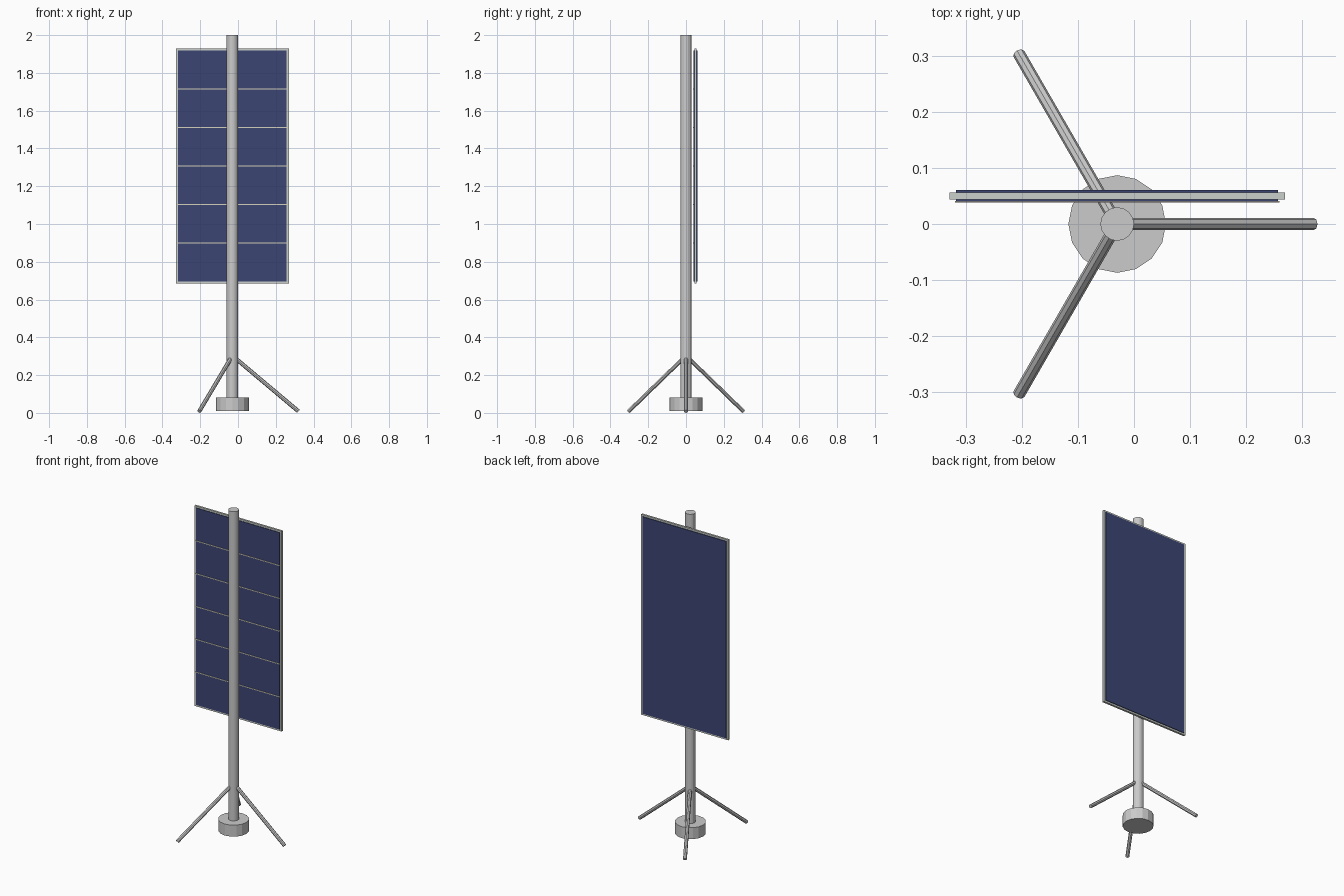
import bpy
import math
from mathutils import Vector

cube = bpy.data.objects.get("Cube")
if cube:
    bpy.data.objects.remove(cube, do_unlink=True)


def material(name, color):
    mat = bpy.data.materials.new(name)
    mat.use_nodes = True
    mat.diffuse_color = (*color, 1)
    mat.node_tree.nodes["Principled BSDF"].inputs["Base Color"].default_value = (*color, 1)
    return mat


metal = material("light grey metal", (0.6, 0.6, 0.6))
frame_metal = material("pale frame metal", (0.6, 0.63, 0.6))
cell_blue = material("dark blue cells", (0.045, 0.06, 0.17))
strip_cream = material("cream strips", (0.68, 0.65, 0.52))


def rod(name, start, end, radius, sides, mat):
    start, end = Vector(start), Vector(end)
    axis = end - start
    bpy.ops.mesh.primitive_cylinder_add(vertices=sides, radius=radius,
                                        depth=axis.length, location=(start + end) / 2)
    obj = bpy.context.object
    obj.rotation_euler = axis.to_track_quat('Z', 'Y').to_euler()
    obj.name = name
    obj.data.materials.append(mat)
    return obj


def box(name, center, size, mat):
    bpy.ops.mesh.primitive_cube_add(size=1, location=center)
    obj = bpy.context.object
    obj.name = name
    obj.scale = size
    bpy.ops.object.transform_apply(location=False, rotation=False, scale=True)
    obj.data.materials.append(mat)
    return obj


AXIS_X = -0.03

# Mast and its drum foot
rod("mast", (AXIS_X, 0, 0.08), (AXIS_X, 0, 2), 0.03, 16, metal)
rod("base_drum", (AXIS_X, 0, 0.011), (AXIS_X, 0, 0.082), 0.087, 16, metal)

# Three splayed legs
for i in range(3):
    angle = math.radians(120 * i)
    out = Vector((math.cos(angle), math.sin(angle), 0))
    hub = Vector((AXIS_X, 0, 0))
    rod(f"leg_{i + 1}", hub + out * 0.02 + Vector((0, 0, 0.286)),
        hub + out * 0.35 + Vector((0, 0, 0.0085)), 0.011, 8, metal)

# Panel frame with a blue sheet on each face
PANEL_Y, PANEL_Z = 0.05, 1.307
box("panel_frame", (AXIS_X, PANEL_Y, PANEL_Z), (0.598, 0.0125, 1.243), frame_metal)
box("panel_cells", (AXIS_X, PANEL_Y + 0.0005, PANEL_Z), (0.574, 0.02, 1.222), cell_blue)

# Divider strips across the front
for i in range(5):
    box(f"divider_strip_{i + 1}", (AXIS_X, 0.0395, PANEL_Z + (i - 2) * 0.2036),
        (0.578, 0.003, 0.005), strip_cream)
